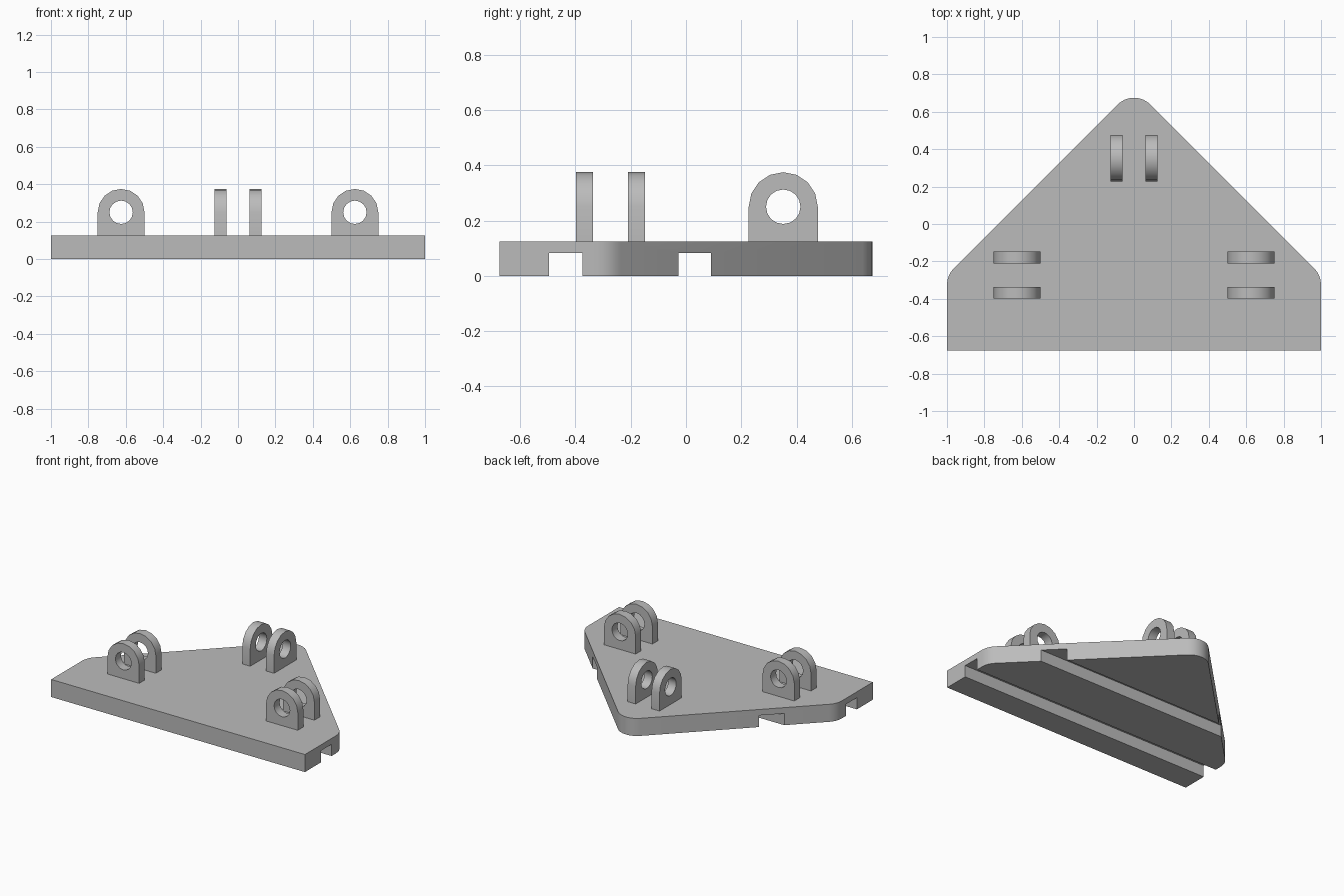
import bpy
import bmesh
from math import sin, cos, pi, radians
from mathutils import Matrix, Vector

if "Cube" in bpy.data.objects:
    bpy.data.objects.remove(bpy.data.objects["Cube"], do_unlink=True)

grey = bpy.data.materials.new("plain grey")
grey.use_nodes = True
grey.diffuse_color = (0.5, 0.5, 0.5, 1)
grey.node_tree.nodes["Principled BSDF"].inputs["Base Color"].default_value = (0.5, 0.5, 0.5, 1)

PLATE_TOP = 0.125
THICK = 0.0625


def arc(cx, cy, r, start, end, steps):
    angles = [radians(start + (end - start) * i / steps) for i in range(steps + 1)]
    return [(cx + r * cos(a), cy + r * sin(a)) for a in angles]


def extruded(name, loops, depth, matrix=Matrix()):
    """Fill closed 2D loops (later loops are holes) and extrude along local z."""
    bm = bmesh.new()
    edges = []
    for loop in loops:
        verts = [bm.verts.new((x, y, 0)) for x, y in loop]
        edges += [bm.edges.new((v, verts[i - 1])) for i, v in enumerate(verts)]
    bmesh.ops.triangle_fill(bm, edges=edges, use_beauty=True)
    grown = bmesh.ops.extrude_face_region(bm, geom=bm.faces[:])["geom"]
    moved = [g for g in grown if isinstance(g, bmesh.types.BMVert)]
    bmesh.ops.translate(bm, verts=moved, vec=(0, 0, depth))
    bmesh.ops.recalc_face_normals(bm, faces=bm.faces[:])
    bmesh.ops.dissolve_limit(bm, angle_limit=0.01, verts=bm.verts[:], edges=bm.edges[:])
    bm.transform(matrix)
    mesh = bpy.data.meshes.new(name)
    bm.to_mesh(mesh)
    bm.free()
    mesh.materials.append(grey)
    obj = bpy.data.objects.new(name, mesh)
    bpy.context.collection.objects.link(obj)
    return obj


def activate(obj):
    bpy.ops.object.select_all(action='DESELECT')
    obj.select_set(True)
    bpy.context.view_layer.objects.active = obj


def smooth(obj):
    activate(obj)
    bpy.ops.object.shade_smooth_by_angle(angle=radians(30))


# Base plate with three rounded corners
R = 0.125
outline = [(-1, -0.675), (1, -0.675)]
outline += arc(1 - R, -0.325, R, 0, 45, 4)
outline += arc(0, 0.675 - R, R, 45, 135, 8)
outline += arc(R - 1, -0.325, R, 135, 180, 4)
plate = extruded("base_plate", [outline], PLATE_TOP)

# Two grooves across the underside
for y0, y1 in ((-0.495, -0.375), (-0.028, 0.09)):
    box = [(-1.2, y0), (1.2, y0), (1.2, y1), (-1.2, y1)]
    cutter = extruded("groove_cutter", [box], 0.183, Matrix.Translation((0, 0, -0.1)))
    cutter.hide_render = True
    cut = plate.modifiers.new("groove", 'BOOLEAN')
    cut.operation = 'DIFFERENCE'
    cut.solver = 'EXACT'
    cut.object = cutter
    activate(plate)
    bpy.ops.object.modifier_apply(modifier=cut.name)
    bpy.data.objects.remove(cutter, do_unlink=True)
smooth(plate)

# Three pairs of pierced lugs with rounded tops
lug_outline = [(-R, -R), (R, -R)] + arc(0, 0, R, 0, 180, 8)
lug_hole = arc(0, 0, R / 2, 0, 360, 16)[:-1]
upright = Matrix.Rotation(pi / 2, 4, 'X')
pairs = (("right", -0.625, -0.273, 0), ("left", 0.625, -0.273, 0), ("back", 0, 0.352, pi / 2))
for name, x, y, turn in pairs:
    for label, offset in (("a", -0.094), ("b", 0.094)):
        place = (Matrix.Translation(Vector((x, y, PLATE_TOP + R)))
                 @ Matrix.Rotation(turn, 4, 'Z')
                 @ Matrix.Translation((0, offset + THICK / 2, 0)) @ upright)
        smooth(extruded(f"{name}_lug_{label}", [lug_outline, lug_hole], THICK, place))
